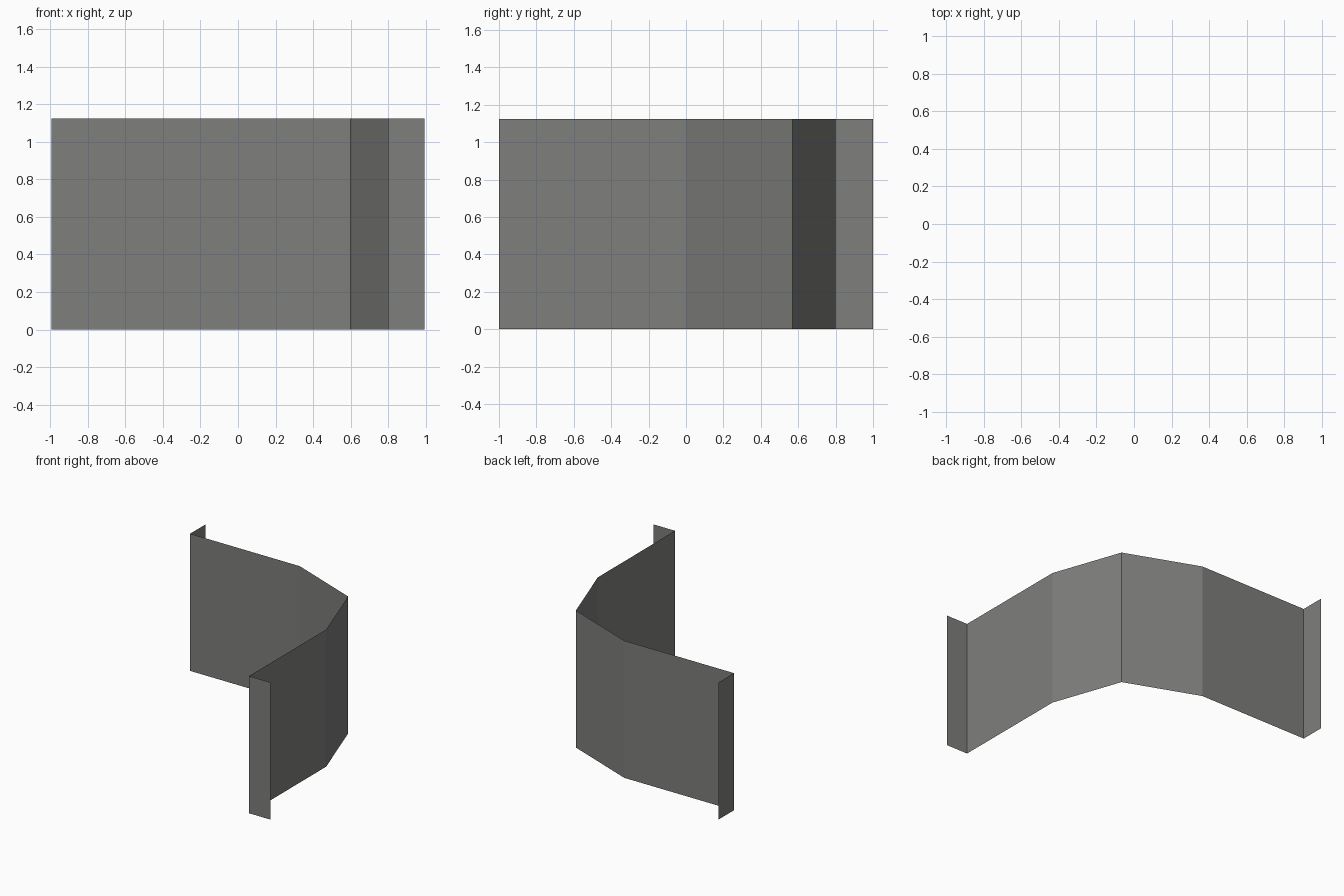
import bpy
import bmesh

if "Cube" in bpy.data.objects:
    bpy.data.objects.remove(bpy.data.objects["Cube"])

HEIGHT = 1.125

# Plan outline of the folded sheet: end flange, straight run, faceted bend, straight run, end flange
PLAN = [(-0.995, 1.0), (-0.995, 0.8), (0.0, 0.8), (0.6, 0.57),
        (0.8, 0.0), (0.8, -1.0), (0.995, -1.0)]

grey = bpy.data.materials.new("plain grey")
grey.diffuse_color = (0.21, 0.21, 0.205, 1.0)
grey.use_nodes = True
grey.node_tree.nodes["Principled BSDF"].inputs["Base Color"].default_value = grey.diffuse_color


def sheet(name, plan, height):
    """Raise an open plan line into a flat-shaded vertical sheet."""
    bm = bmesh.new()
    low = [bm.verts.new((x, y, 0.0)) for x, y in plan]
    high = [bm.verts.new((x, y, height)) for x, y in plan]
    for i in range(len(plan) - 1):
        bm.faces.new((low[i], low[i + 1], high[i + 1], high[i]))
    mesh = bpy.data.meshes.new(name)
    bm.to_mesh(mesh)
    bm.free()
    mesh.materials.append(grey)
    obj = bpy.data.objects.new(name, mesh)
    bpy.context.collection.objects.link(obj)
    return obj


# Corner wall panel with its turned-out ends
sheet("corner_wall_panel", PLAN, HEIGHT)
